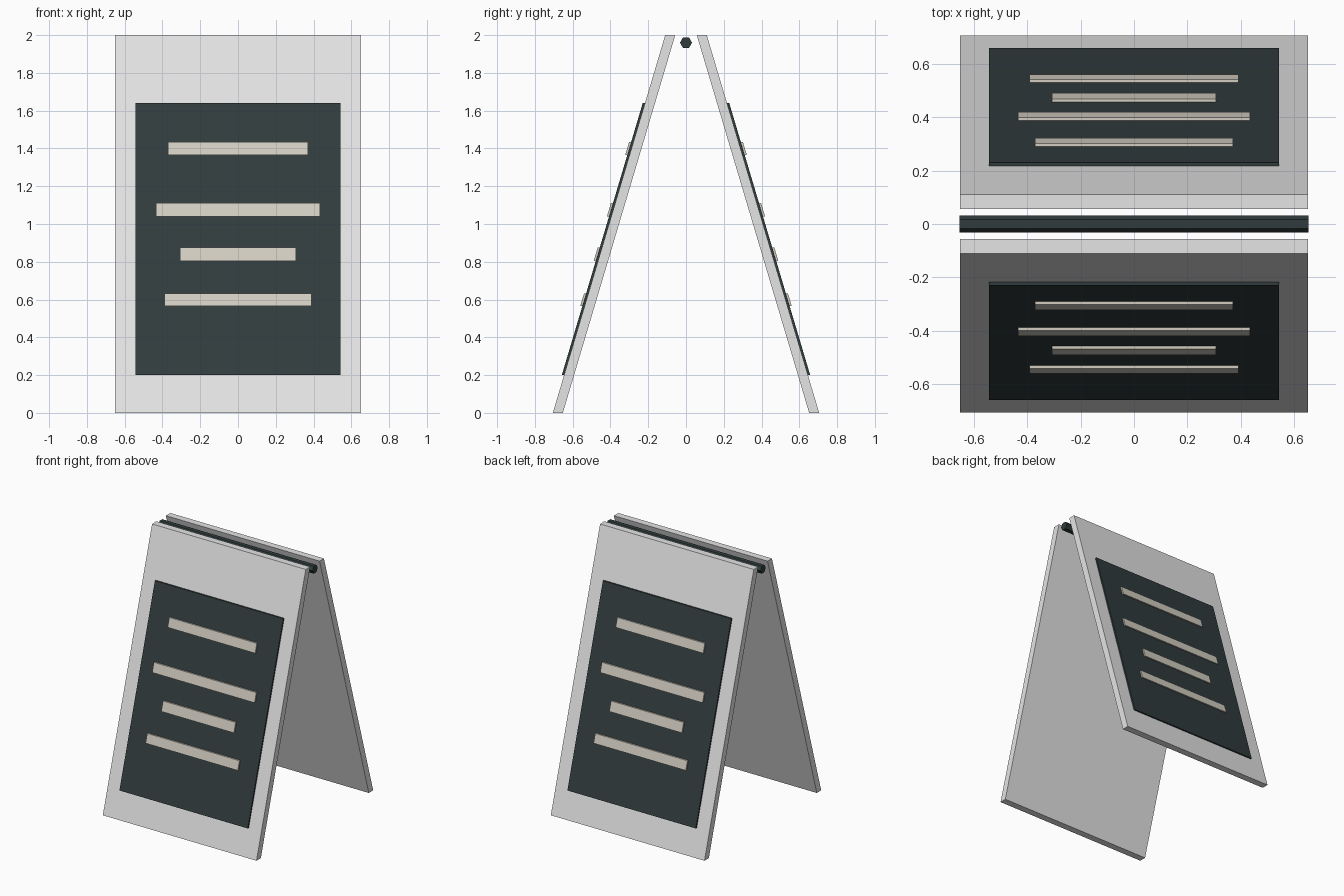
import bpy, bmesh, math

if "Cube" in bpy.data.objects:
    bpy.data.objects.remove(bpy.data.objects["Cube"])

SLOPE = 0.2975      # how far a panel leans in per unit of height
FOOT = 0.705        # outer foot distance from the centre


def material(name, rgb):
    m = bpy.data.materials.new(name)
    m.diffuse_color = (*rgb, 1)
    m.use_nodes = True
    m.node_tree.nodes["Principled BSDF"].inputs["Base Color"].default_value = m.diffuse_color
    return m


white = material("panel_white", (0.78, 0.78, 0.78))
slate = material("dark_slate", (0.031, 0.045, 0.047))
cream = material("chalk_cream", (0.65, 0.615, 0.535))


def prism(name, profile, half_width, mat):
    """Extrude a (y, z) profile along x, centred on x = 0."""
    bm = bmesh.new()
    face = bm.faces.new([bm.verts.new((-half_width, y, z)) for y, z in profile])
    new = bmesh.ops.extrude_face_region(bm, geom=[face])["geom"]
    moved = [v for v in new if isinstance(v, bmesh.types.BMVert)]
    bmesh.ops.translate(bm, verts=moved, vec=(2 * half_width, 0, 0))
    bmesh.ops.recalc_face_normals(bm, faces=bm.faces)
    mesh = bpy.data.meshes.new(name)
    bm.to_mesh(mesh)
    bm.free()
    mesh.materials.append(mat)
    obj = bpy.data.objects.new(name, mesh)
    bpy.context.collection.objects.link(obj)
    return obj


def leaning_slab(name, side, z0, z1, inner, outer, half_width, mat):
    """Slab parallel to the leaning panel; inner/outer are offsets from its face."""
    def y(z, off):
        return side * (FOOT - SLOPE * z + off)
    profile = [(y(z0, inner), z0), (y(z0, outer), z0),
               (y(z1, outer), z1), (y(z1, inner), z1)]
    return prism(name, profile, half_width, mat)


# Stripes: bottom, top, half width
STRIPES = [(1.365, 1.433, 0.37), (1.04, 1.11, 0.433),
           (0.803, 0.875, 0.307), (0.565, 0.632, 0.39)]

for label, side in (("front", -1), ("back", 1)):
    # Leaning panel
    leaning_slab(label + "_panel", side, 0, 2, -0.053, 0, 0.65, white)
    # Dark writing board
    leaning_slab(label + "_board", side, 0.2, 1.64, -0.004, 0.012, 0.543, slate)
    # Raised text stripes
    for i, (z0, z1, w) in enumerate(STRIPES):
        leaning_slab(f"{label}_stripe_{i + 1}", side, z0, z1, 0.008, 0.023, w, cream)

# Six-sided hinge rod between the panel tops
R = 0.032
prism("hinge_rod", [(R * math.cos(k * math.pi / 3), 1.96 + R * math.sin(k * math.pi / 3))
                    for k in range(6)], 0.652, slate)
